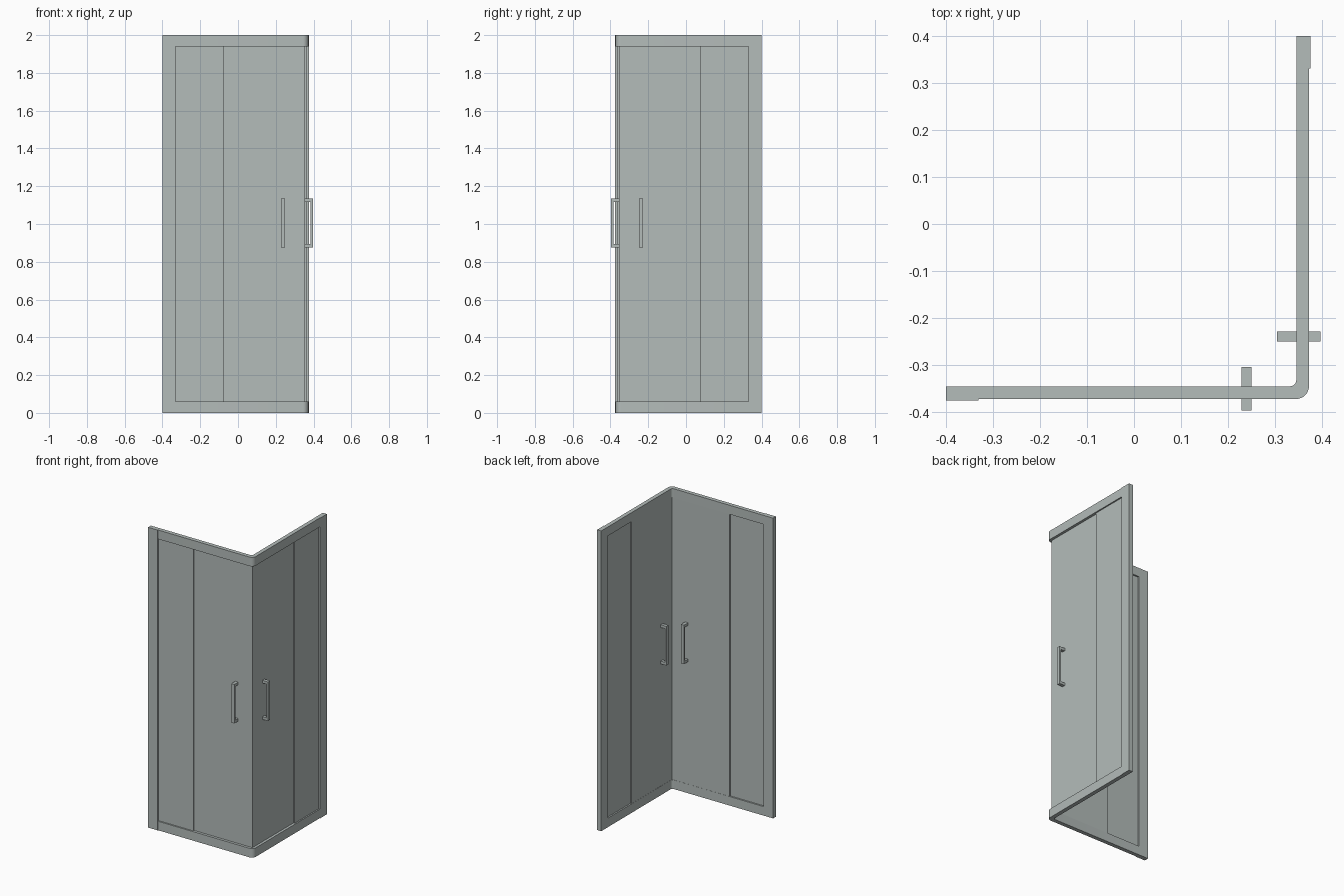
import bpy, bmesh, math
from mathutils import Vector

if "Cube" in bpy.data.objects:
    bpy.data.objects.remove(bpy.data.objects["Cube"])

grey = bpy.data.materials.new("satin grey")
grey.diffuse_color = (0.456, 0.503, 0.491, 1)
grey.use_nodes = True
grey.node_tree.nodes["Principled BSDF"].inputs["Base Color"].default_value = grey.diffuse_color


def flip(v):
    """Reflect the front wall onto the right wall, across the corner diagonal."""
    return Vector((-v[1], -v[0], v[2]))


def prism(name, pts, sweep):
    """Extrude a closed 3D outline along a vector."""
    bm = bmesh.new()
    face = bm.faces.new([bm.verts.new(p) for p in pts])
    ext = bmesh.ops.extrude_face_region(bm, geom=[face])
    verts = [g for g in ext["geom"] if isinstance(g, bmesh.types.BMVert)]
    bmesh.ops.translate(bm, verts=verts, vec=sweep)
    bmesh.ops.recalc_face_normals(bm, faces=bm.faces)
    mesh = bpy.data.meshes.new(name)
    bm.to_mesh(mesh)
    bm.free()
    mesh.materials.append(grey)
    obj = bpy.data.objects.new(name, mesh)
    bpy.context.collection.objects.link(obj)
    return obj


def both_walls(name, pts, sweep):
    prism("front_" + name, pts, sweep)
    prism("right_" + name, [flip(p) for p in pts], flip(sweep))


def plan(points, z):
    return [(x, y, z) for x, y in points]


def arc(r, off, n=8):
    """Quarter bend for the corner, ending at x = off, starting at y = -off."""
    c = off - r
    return [(c + r * math.sin(a), -c - r * math.cos(a))
            for a in (i * math.pi / 2 / n for i in range(n + 1))]


# Top and bottom rails: L-shaped tracks with a rounded corner
rail = ([(-0.335, -0.372)] + arc(0.028, 0.372) + [(0.372, 0.335), (0.345, 0.335)]
        + arc(0.014, 0.345)[::-1] + [(-0.335, -0.345)])
for name, z in (("bottom_rail", 0), ("top_rail", 1.94)):
    obj = prism(name, plan(rail, z), (0, 0, 0.06))
    bpy.context.view_layer.objects.active = obj
    obj.select_set(True)
    bpy.ops.object.shade_smooth_by_angle(angle=math.radians(30))
    obj.select_set(False)

# Wall posts
both_walls("wall_post", plan([(-0.4, -0.375), (-0.33, -0.375),
                              (-0.33, -0.345), (-0.4, -0.345)], 0), (0, 0, 2))

# Fixed panels on the outside, sliding doors inside with a mitred corner
both_walls("fixed_panel", plan([(-0.332, -0.363), (-0.075, -0.363),
                                (-0.075, -0.355), (-0.332, -0.355)], 0.058), (0, 0, 1.884))
both_walls("sliding_door", plan([(-0.08, -0.3545), (0.3545, -0.3545),
                                 (0.346, -0.346), (-0.08, -0.346)], 0.058), (0, 0, 1.884))

# U-shaped pull handles on both faces of each door
for side, s in (("outer", -1), ("inner", 1)):
    u = [(0.003, 0.875), (0.046, 0.875), (0.046, 1.135), (0.003, 1.135),
         (0.003, 1.117), (0.034, 1.117), (0.034, 0.893), (0.003, 0.893)]
    both_walls(side + "_handle", [(0.228, -0.35 + s * d, z) for d, z in u], (0.022, 0, 0))
